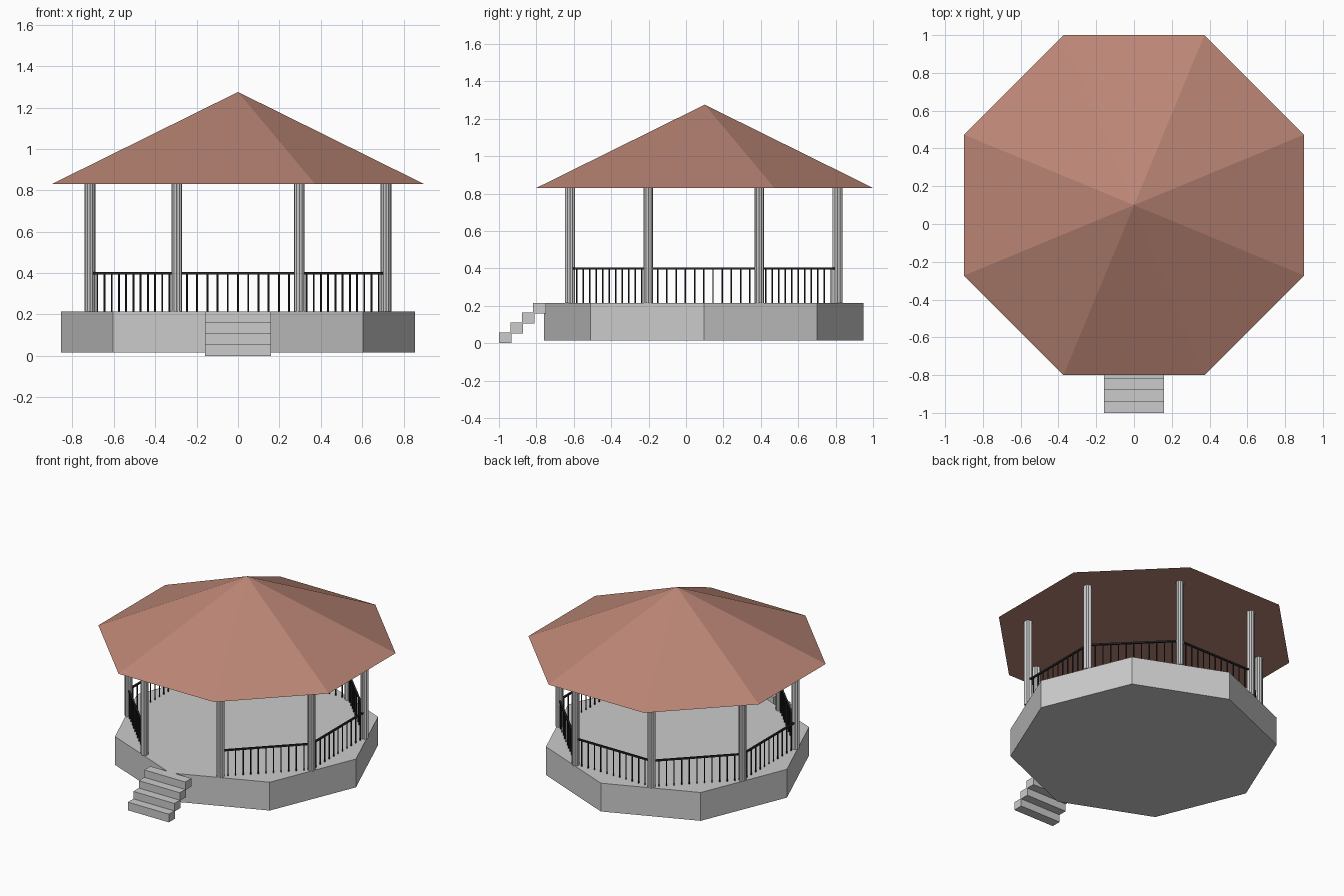
import bpy, bmesh
from math import pi, cos, sin
from mathutils import Vector

if "Cube" in bpy.data.objects:
    bpy.data.objects.remove(bpy.data.objects["Cube"])

CY = 0.095            # pavilion centre in y; the stairs fill the front
FLOOR, EAVE = 0.215, 0.83


def material(name, rgb):
    m = bpy.data.materials.new(name)
    m.diffuse_color = (*rgb, 1)
    m.use_nodes = True
    m.node_tree.nodes["Principled BSDF"].inputs["Base Color"].default_value = m.diffuse_color
    return m


ROOF = material("terracotta", (0.50, 0.24, 0.18))
IRON = material("dark_iron", (0.02, 0.02, 0.02))


def finish(name, bm, mat=None):
    bmesh.ops.recalc_face_normals(bm, faces=bm.faces)
    me = bpy.data.meshes.new(name)
    bm.to_mesh(me)
    bm.free()
    ob = bpy.data.objects.new(name, me)
    bpy.context.collection.objects.link(ob)
    if mat:
        me.materials.append(mat)
    return ob


def ring(n, r, start=0.0):
    return [(r * cos(start + 2 * pi * i / n), r * sin(start + 2 * pi * i / n))
            for i in range(n)]


def prism(bm, profile, centre, z0, z1):
    face = bm.faces.new([bm.verts.new((centre[0] + x, centre[1] + y, z0))
                         for x, y in profile])
    top = bmesh.ops.extrude_face_region(bm, geom=[face], use_keep_orig=True)["geom"]
    verts = [g for g in top if isinstance(g, bmesh.types.BMVert)]
    bmesh.ops.translate(bm, verts=verts, vec=(0, 0, z1 - z0))


# Octagonal platform, corners on the axes
bm = bmesh.new()
prism(bm, ring(8, 0.855), (0, CY), 0.015, FLOOR)
finish("platform", bm)

# Octagonal roof, flat sides on the axes, closed underneath
bm = bmesh.new()
base = [bm.verts.new((x, CY + 0.005 + y, EAVE))
        for x, y in ring(8, 0.9 / cos(pi / 8), pi / 8)]
apex = bm.verts.new((0, CY + 0.005, 1.275))
bm.faces.new(base)
for i in range(8):
    bm.faces.new((base[i], base[(i + 1) % 8], apex))
finish("roof", bm, ROOF)

# Fluted columns
corners = [Vector((x, CY + y)) for x, y in ring(8, 0.774, pi / 8)]
outer, inner = ring(24, 0.026), ring(24, 0.023)
flutes = [outer[i] if i % 2 == 0 else inner[i] for i in range(24)]
for i, c in enumerate(corners):
    bm = bmesh.new()
    prism(bm, flutes, c, FLOOR, EAVE)
    finish(f"column_{i + 1}", bm)

# Railings on every side except the front (between corners 5 and 6)
BARS = 11
for i in range(8):
    if i == 5:
        continue
    a, b = corners[i], corners[(i + 1) % 8]
    d = (b - a).normalized()
    side = Vector((-d.y, d.x)) * 0.006
    bm = bmesh.new()
    prism(bm, [a + side, b + side, b - side, a - side], (0, 0), 0.393, 0.404)
    for k in range(1, BARS + 1):
        prism(bm, ring(6, 0.0045), a.lerp(b, k / (BARS + 1)), FLOOR, 0.396)
    finish(f"railing_{i + 1}", bm, IRON)

# Stairs: four overlapping blocks
for k in range(4):
    y0, z0 = -1.0 + 0.061 * k, 0.0525 * k
    bm = bmesh.new()
    prism(bm, [(-0.16, y0), (0.16, y0), (0.16, y0 + 0.068), (-0.16, y0 + 0.068)],
          (0, 0), z0, z0 + 0.0575)
    finish(f"step_{k + 1}", bm)
